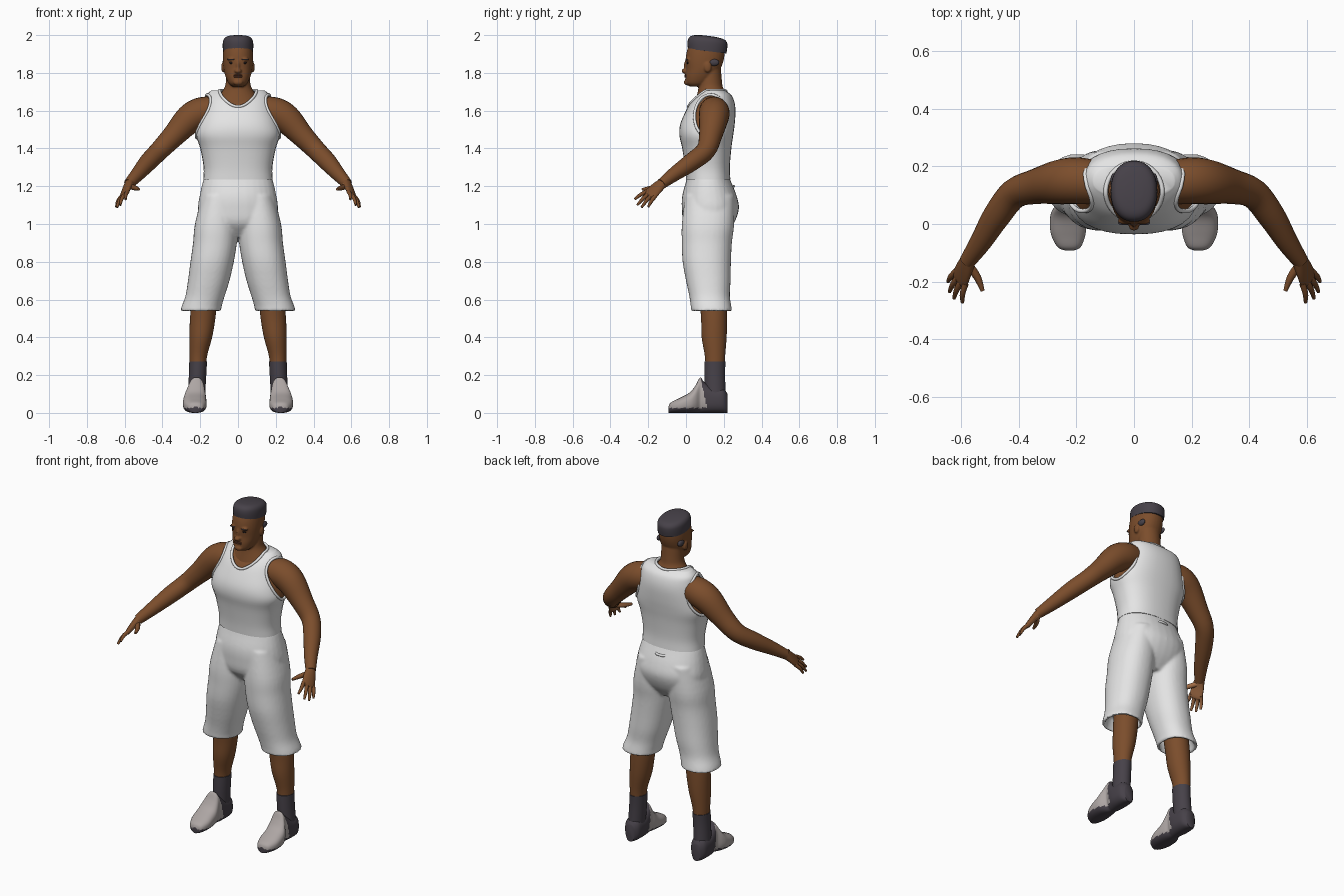
import bpy, bmesh, math
from mathutils import Vector
from mathutils.bvhtree import BVHTree

if "Cube" in bpy.data.objects:
    bpy.data.objects.remove(bpy.data.objects["Cube"])


def material(name, rgb):
    m = bpy.data.materials.new(name)
    m.use_nodes = True
    m.diffuse_color = (*rgb, 1)
    m.node_tree.nodes["Principled BSDF"].inputs["Base Color"].default_value = (*rgb, 1)
    return m


SKIN = material("brown skin", (0.2, 0.075, 0.025))
PALM = material("light palm", (0.36, 0.15, 0.06))
LIP = material("dark brown lips", (0.12, 0.042, 0.022))
WHITE = material("white cloth", (0.78, 0.78, 0.78))
DARK = material("charcoal", (0.062, 0.053, 0.066))
LIGHT = material("light grey shoe", (0.42, 0.38, 0.37))
BLACK = material("eye black", (0.015, 0.01, 0.009))


def blend(rows, k=4):
    """Catmull-Rom interpolation through rows of numbers."""
    out = []
    for i in range(len(rows) - 1):
        a, b, c, d = (rows[max(0, min(len(rows) - 1, i + j))] for j in (-1, 0, 1, 2))
        for s in range(k):
            t = s / k
            out.append([(2*q + (r - p)*t + (2*p - 5*q + 4*r - w)*t*t + (3*q - p - 3*r + w)*t**3) / 2
                        for p, q, r, w in zip(a, b, c, d)])
    return out + [list(rows[-1])]


def ring(c, a, b, p=2.0, n=32):
    """Superellipse around c with half axes a and b."""
    pts = []
    for i in range(n):
        t = math.tau * i / n
        u, v = math.cos(t), math.sin(t)
        pts.append(c + a * math.copysign(abs(u)**(2/p), u) + b * math.copysign(abs(v)**(2/p), v))
    return pts


def stack(rows, p=2.2, k=4):
    """Horizontal rings from rows of z, front y, back y, half width, centre x."""
    rows = [tuple(r) + (0,) * (5 - len(r)) for r in rows]
    return [ring(Vector((cx, (f + b) / 2, z)), Vector((w, 0, 0)), Vector((0, (b - f) / 2, 0)), p)
            for z, f, b, w, cx in blend(rows, k)]


def tube(rows, ref, k=4, n=24):
    """Rings along a path from rows of x, y, z, radius along ref, other radius."""
    rows = blend(rows, k)
    pts = [Vector(r[:3]) for r in rows]
    out = []
    for i, r in enumerate(rows):
        t = (pts[min(i + 1, len(pts) - 1)] - pts[max(i - 1, 0)]).normalized()
        b = t.cross(ref).normalized()
        out.append(ring(pts[i], b.cross(t) * r[3], b * r[4], n=n))
    return out


def ball(c, r, n=10):
    c = Vector(c)
    return [ring(c + Vector((0, 0, r[2] * math.sin(a))), Vector((r[0] * math.cos(a), 0, 0)),
                 Vector((0, r[1] * math.cos(a), 0)), n=20)
            for a in (math.pi * (i / n - 0.5) * 0.97 for i in range(n + 1))]


def bake(ob):
    dg = bpy.context.evaluated_depsgraph_get()
    me = bpy.data.meshes.new_from_object(ob.evaluated_get(dg))
    ob.modifiers.clear()
    ob.data = me


def build(name, parts, mats, mirror=False, voxel=0, smooth=4, rule=None):
    """Skin each list of rings; optionally mirror, fuse and colour by rule."""
    bm = bmesh.new()
    for rings in parts:
        vs = [[bm.verts.new(p) for p in r] for r in rings]
        n = len(vs[0])
        for lo, hi in zip(vs, vs[1:]):
            for i in range(n):
                j = (i + 1) % n
                bm.faces.new((lo[i], lo[j], hi[j], hi[i]))
        bm.faces.new(vs[0][::-1])
        bm.faces.new(vs[-1])
    bmesh.ops.recalc_face_normals(bm, faces=bm.faces)
    bm.normal_update()
    if rule:
        for f in bm.faces:
            f.material_index = rule(f)
    me = bpy.data.meshes.new(name)
    bm.to_mesh(me)
    bm.free()
    for m in mats:
        me.materials.append(m)
    ob = bpy.data.objects.new(name, me)
    bpy.context.scene.collection.objects.link(ob)
    if mirror:
        ob.modifiers.new("mirror", 'MIRROR').use_mirror_merge = False
    if voxel:
        r = ob.modifiers.new("fuse", 'REMESH')
        r.mode, r.voxel_size = 'VOXEL', voxel
        s = ob.modifiers.new("soften", 'SMOOTH')
        s.factor, s.iterations = 0.5, smooth
    if ob.modifiers:
        bake(ob)
    return ob


def trim(name, pts, radius, cyclic=True, mirror=False):
    cu = bpy.data.curves.new(name, 'CURVE')
    cu.dimensions, cu.bevel_depth, cu.bevel_resolution = '3D', radius, 2
    sp = cu.splines.new('POLY')
    sp.points.add(len(pts) - 1)
    for q, p in zip(sp.points, pts):
        q.co = (*p, 1)
    sp.use_cyclic_u = cyclic
    cu.materials.append(WHITE)
    ob = bpy.data.objects.new(name, cu)
    bpy.context.scene.collection.objects.link(ob)
    if mirror:
        ob.modifiers.new("mirror", 'MIRROR').use_mirror_merge = False


# Jersey, cut open at the neck and arms over an inner torso
torso = [(1.235, 0.0, 0.235, 0.184), (1.3, -0.005, 0.232, 0.182), (1.4, -0.02, 0.24, 0.2),
         (1.47, -0.035, 0.25, 0.222), (1.53, -0.03, 0.258, 0.212), (1.6, 0.0, 0.262, 0.19),
         (1.65, 0.03, 0.255, 0.177), (1.685, 0.065, 0.238, 0.165), (1.708, 0.095, 0.205, 0.14)]
jersey = build("jersey", [stack(torso, 2.4)], [WHITE])
build("torso", [stack([(z - 0.012, f + 0.012, b - 0.012, w - 0.012) for z, f, b, w in torso[2:]], 2.4)], [SKIN])
X, Y, Z = Vector((1, 0, 0)), Vector((0, 1, 0)), Vector((0, 0, 1))
neck_hole = ring(Vector((0, 0.112, 0)), X * 0.098, Y * 0.1, n=48)
arm_hole = ring(Vector((0, 0.13, 1.57)), Y * 0.085, Z * 0.115, n=48)
tree = BVHTree.FromPolygons([v.co for v in jersey.data.vertices], [p.vertices for p in jersey.data.polygons])


def project(pts, offset, direction):
    hits = [tree.ray_cast(p + offset, direction)[0] for p in pts]
    return [h for h in hits if h]


trim("neck_trim", project(neck_hole, Z * 3, -Z), 0.008)
trim("armhole_trim", project(arm_hole, X, -X), 0.008, mirror=True)
cutters = [build("neck_cutter", [[[p + Z * h for p in neck_hole] for h in (1.55, 1.9)]], [WHITE]),
           build("armhole_cutter", [[[p + X * h for p in arm_hole] for h in (0.13, 0.4)]], [WHITE], mirror=True)]
for c in cutters:
    c.hide_render = True
    m = jersey.modifiers.new("cut", 'BOOLEAN')
    m.operation, m.solver, m.object = 'DIFFERENCE', 'EXACT', c
bake(jersey)
for c in cutters:
    bpy.data.objects.remove(c)

# Baggy shorts with hollow hems
pelvis = [(1.25, 0.006, 0.228, 0.178), (1.225, 0.0, 0.238, 0.186), (1.15, -0.02, 0.268, 0.203),
          (1.08, -0.022, 0.28, 0.212), (1.0, -0.01, 0.252, 0.2), (0.93, 0.05, 0.2, 0.1)]
leg_cloth = [(1.15, -0.005, 0.255, 0.09, 0.1), (1.0, -0.022, 0.255, 0.113, 0.115), (0.9, -0.022, 0.243, 0.116, 0.122),
             (0.8, -0.018, 0.238, 0.115, 0.137), (0.7, 0.0, 0.236, 0.11, 0.155),
             (0.62, 0.017, 0.232, 0.104, 0.174), (0.565, 0.025, 0.24, 0.106, 0.192), (0.537, 0.026, 0.245, 0.108, 0.198)]
hem = [(0.537, 0.042, 0.229, 0.092, 0.198), (0.62, 0.036, 0.213, 0.084, 0.174)]
build("shorts", [stack(pelvis), stack(leg_cloth) + stack(hem, k=1)], [WHITE], mirror=True, voxel=0.008, smooth=5)
trim("back_loop", [(-0.03, 0.243, 1.2), (-0.015, 0.253, 1.2), (0.015, 0.253, 1.2), (0.03, 0.243, 1.2)], 0.007, False)

# Legs and socks
build("lower_leg", [stack([(0.62, 0.07, 0.215, 0.068, 0.175), (0.5, 0.08, 0.217, 0.067, 0.187),
                           (0.4, 0.083, 0.215, 0.06, 0.197), (0.3, 0.1, 0.207, 0.046, 0.21),
                           (0.22, 0.103, 0.203, 0.042, 0.213)], 2)], [SKIN], mirror=True)
build("sock", [stack([(0.272, 0.097, 0.209, 0.047, 0.211), (0.2, 0.097, 0.207, 0.046, 0.214),
                      (0.1, 0.1, 0.21, 0.046, 0.22)], 2)], [DARK], mirror=True)

# Shoes: rows of y, top height, half width, centre x
shoe = [(-0.092, 0.035, 0.014, 0.224), (-0.08, 0.055, 0.04, 0.225), (-0.035, 0.078, 0.06, 0.228),
        (0.02, 0.108, 0.062, 0.229), (0.05, 0.145, 0.056, 0.226), (0.075, 0.188, 0.044, 0.22),
        (0.095, 0.165, 0.048, 0.22), (0.14, 0.135, 0.052, 0.221), (0.195, 0.13, 0.048, 0.221), (0.22, 0.1, 0.028, 0.221)]


def shoe_colour(f):
    c = f.calc_center_median()
    return 1 if c.z < 0.026 or c.y > 0.115 - 0.2 * c.z else 0


build("shoe", [[ring(Vector((cx, y, top / 2)), X * w, Z * (top / 2), 2.5, 40) for y, top, w, cx in blend(shoe, 5)]],
      [LIGHT, DARK], mirror=True, rule=shoe_colour)

# Arms
arm = [(0.13, 0.145, 1.6, 0.075), (0.2, 0.15, 1.588, 0.081), (0.26, 0.145, 1.553, 0.077), (0.34, 0.13, 1.468, 0.061),
       (0.415, 0.105, 1.39, 0.052), (0.475, 0.03, 1.328, 0.048), (0.53, -0.06, 1.265, 0.038), (0.578, -0.13, 1.212, 0.028)]
build("arm", [tube([r + (r[3],) for r in arm], Y)], [SKIN], mirror=True)

# Hands with four fingers and a thumb
across = Vector((0.5, 0.7, -0.4)).normalized()
palm_side = Vector((-0.75, 0.2, -0.57)).normalized()
hand = [tube([(0.572, -0.12, 1.22, 0.027, 0.025), (0.588, -0.155, 1.19, 0.036, 0.019),
              (0.603, -0.19, 1.155, 0.039, 0.014), (0.608, -0.2, 1.146, 0.03, 0.008)], across)]
knuckle = Vector((0.6, -0.185, 1.16))
tips = [(0.595, -0.272, 1.13), (0.624, -0.258, 1.1), (0.64, -0.235, 1.088), (0.645, -0.2, 1.09)]
for i, tip in enumerate(tips):
    base, tip = knuckle + across * (0.02 * i - 0.03), Vector(tip)
    mid = (base + tip) / 2 - palm_side * 0.006
    hand.append(tube([(*base, 0.011, 0.011), (*mid, 0.01, 0.01), (*tip, 0.006, 0.006)], across, n=12))
hand.append(tube([(0.575, -0.14, 1.2, 0.015, 0.015), (0.543, -0.185, 1.19, 0.013, 0.013),
                  (0.525, -0.232, 1.183, 0.007, 0.007)], Z, n=12))
build("hand", hand, [SKIN, PALM], mirror=True, rule=lambda f: int(f.normal.dot(palm_side) > 0.5))

# Head, neck, nose, brow and ears fused together
skull = [(1.728, 0.02, 0.09, 0.03), (1.745, 0.0, 0.12, 0.05), (1.78, -0.004, 0.155, 0.066), (1.82, 0.0, 0.182, 0.076),
         (1.87, -0.002, 0.2, 0.08), (1.92, 0.006, 0.205, 0.078), (1.96, 0.025, 0.195, 0.07), (1.98, 0.06, 0.16, 0.04)]
neck = [(1.63, 0.045, 0.22, 0.13), (1.69, 0.06, 0.21, 0.092), (1.725, 0.066, 0.195, 0.07),
        (1.76, 0.07, 0.19, 0.064), (1.82, 0.08, 0.185, 0.062)]
face = [ball((0, -0.004, 1.81), (0.019, 0.02, 0.014)), ball((0, 0.001, 1.838), (0.01, 0.012, 0.032)),
        ball((0, 0.003, 1.75), (0.026, 0.014, 0.016))]
for s in (-1, 1):
    face += [ball((s * 0.079, 0.115, 1.83), (0.01, 0.02, 0.028)), ball((s * 0.033, 0.01, 1.872), (0.024, 0.012, 0.01))]
build("head", [stack(skull), stack(neck, 2)] + face, [SKIN], voxel=0.005, smooth=4)
build("lips", [ball((0, 0.0, z), (0.025, 0.009, 0.005)) for z in (1.779, 1.787)], [LIP])
build("eye", [ball((0.033, 0.009, 1.853), (0.014, 0.006, 0.006))], [BLACK], mirror=True)
build("eyebrow", [ball((0.036, 0.004, 1.871), (0.02, 0.008, 0.004))], [DARK], mirror=True)

# Flat-topped hair, tilted back, and the short hair behind the ears
hair = stack([(1.915, 0.01, 0.214, 0.08), (1.95, 0.008, 0.219, 0.081), (1.975, 0.016, 0.216, 0.077),
              (1.99, 0.04, 0.195, 0.062), (1.996, 0.085, 0.145, 0.03)])
for r in hair:
    for p in r:
        p.z -= 0.12 * (p.y - 0.115)
build("hair", [hair], [DARK])
build("side_hair", [ball((0.07, 0.148, 1.855), (0.012, 0.028, 0.018))], [DARK], mirror=True)

# Smooth shading with sharp edges kept
bpy.ops.object.select_all(action='DESELECT')
for ob in bpy.context.scene.objects:
    if ob.type == 'MESH':
        ob.select_set(True)
        bpy.context.view_layer.objects.active = ob
bpy.ops.object.shade_smooth_by_angle(angle=math.radians(50))
